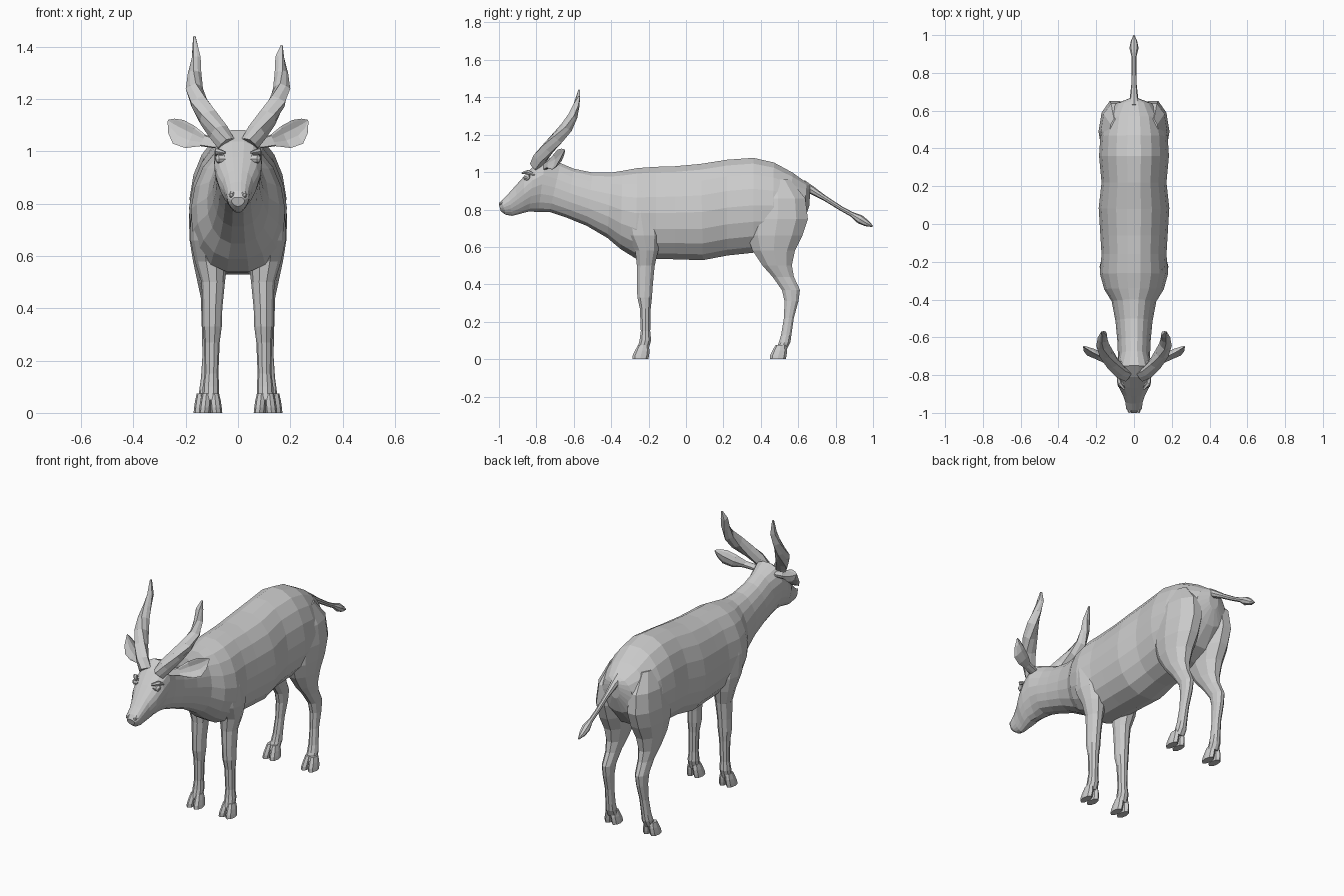
import bpy, bmesh
from math import sin, cos, pi, copysign
from mathutils import Vector as V


def loft(name, rings):
    """Skin a list of equal-length point rings and cap both ends."""
    bm = bmesh.new()
    loops = [[bm.verts.new(p) for p in r] for r in rings]
    n = len(loops[0])
    for a, b in zip(loops, loops[1:]):
        for i in range(n):
            j = (i + 1) % n
            bm.faces.new((a[i], a[j], b[j], b[i]))
    bm.faces.new(loops[0])
    bm.faces.new(loops[-1])
    bmesh.ops.recalc_face_normals(bm, faces=bm.faces)
    me = bpy.data.meshes.new(name)
    bm.to_mesh(me)
    bm.free()
    ob = bpy.data.objects.new(name, me)
    bpy.context.collection.objects.link(ob)
    return ob


def soft(t, e=0.88):
    return copysign(abs(t) ** e, t)


def angles(n):
    return [2 * pi * i / n for i in range(n)]


def slice_ring(ty, tz, by, bz, hw, n=18):
    """Cross-section between a top and a bottom point of the side profile."""
    top, bot = V((0, ty, tz)), V((0, by, bz))
    taper = 0.25 if ty < -0.72 else -0.08
    return [(top + bot) / 2 + (top - bot) / 2 * sin(a)
            + V((hw * soft(cos(a)) * (1 + taper * sin(a)), 0, 0)) for a in angles(n)]


def leg_ring(s, z, y0, y1, x0, x1, n=10):
    return [V((s * ((x0 + x1) / 2 + (x1 - x0) / 2 * cos(a)),
               (y0 + y1) / 2 + (y1 - y0) / 2 * sin(a), z)) for a in angles(n)]


def tube(name, path, n=8, twist=0.0, ridge=0.0):
    """Tapered tube along (x, y, z, radius) points, optionally twisted and ridged."""
    pts = [V(p[:3]) for p in path]
    rings = []
    for k, p in enumerate(path):
        t = (pts[min(k + 1, len(pts) - 1)] - pts[max(k - 1, 0)]).normalized()
        u = (V((1, 0, 0)) - t * t.x).normalized()
        v = t.cross(u)
        rings.append([pts[k] + (u * cos(a + twist * k) + v * sin(a + twist * k))
                      * p[3] * (1 + ridge * (-1) ** i) for i, a in enumerate(angles(n))])
    return loft(name, rings)


# Torso, neck and head: top y, top z, bottom y, bottom z, half width
BODY = [
    (.665, .93, .66, .82, .03), (.645, .945, .63, .73, .10), (.57, 1.0, .55, .63, .155),
    (.47, 1.055, .46, .585, .178), (.36, 1.08, .36, .565, .185), (.22, 1.07, .22, .55, .172),
    (.08, 1.048, .09, .525, .187), (-.06, 1.035, -.06, .53, .178), (-.16, 1.032, -.16, .532, .172),
    (-.26, 1.025, -.27, .535, .18), (-.34, 1.01, -.35, .585, .158), (-.40, 1.0, -.42, .645, .118),
    (-.50, 1.0, -.53, .71, .098), (-.60, 1.02, -.64, .755, .088), (-.67, 1.05, -.73, .785, .085),
    (-.75, 1.085, -.79, .785, .09), (-.81, 1.04, -.84, .787, .088), (-.865, .98, -.87, .78, .077),
    (-.91, .93, -.90, .772, .057), (-.95, .885, -.93, .765, .045), (-.985, .85, -.965, .772, .04),
    (-1.0, .825, -.99, .79, .024)]
loft("body_and_head", [slice_ring(*s) for s in BODY])

# Leg stations: z, y front, y back, x inner, x outer
FRONT = [
    (.90, -.30, -.18, .08, .15), (.78, -.345, -.14, .05, .18), (.66, -.32, -.13, .035, .182),
    (.58, -.275, -.145, .04, .165), (.50, -.265, -.165, .05, .14), (.40, -.265, -.175, .06, .135),
    (.33, -.262, -.18, .062, .135), (.27, -.248, -.187, .07, .13), (.15, -.243, -.19, .075, .128),
    (.10, -.25, -.185, .072, .135), (.05, -.262, -.2, .075, .135)]
HIND = [
    (.96, .40, .56, .06, .13), (.86, .34, .645, .02, .175), (.75, .32, .66, .015, .188),
    (.66, .32, .63, .02, .185), (.58, .35, .588, .035, .172), (.50, .405, .57, .055, .155),
    (.44, .46, .58, .068, .142), (.37, .51, .612, .075, .14), (.31, .525, .603, .08, .138),
    (.22, .522, .578, .088, .136), (.13, .507, .565, .09, .142), (.09, .495, .56, .088, .148),
    (.05, .478, .54, .09, .15)]
# Ear stations: x, y, z, half width, half thickness
EAR = [
    (.07, -.745, 1.03, .02, .02), (.13, -.725, 1.042, .024, .015), (.175, -.69, 1.055, .046, .011),
    (.22, -.668, 1.075, .05, .009), (.25, -.655, 1.098, .03, .006), (.267, -.648, 1.118, .004, .003)]

for s, side in ((1, "left"), (-1, "right")):
    for kind, rows, ty, tx in (("front", FRONT, -.285, .105), ("hind", HIND, .45, .125)):
        loft(f"{kind}_leg_{side}", [leg_ring(s, *r) for r in rows])
        # Cloven hoof: two toes splaying slightly apart
        for d, toe in ((-1, "inner"), (1, "outer")):
            rows = []
            for z, y0, y1, w in ((.075, .028, .085, .017), (.045, .012, .09, .021),
                                 (.02, .0, .088, .022), (0, -.002, .083, .022)):
                c = tx + d * (.023 - z * .1)
                rows.append(leg_ring(s, z, ty + y0, ty + y1, c - w, c + w, 8))
            loft(f"{kind}_hoof_{toe}_{side}", rows)

    # Cupped ears opening forward
    rings = []
    for x, y, z, h, t in EAR:
        c, up, fwd = V((x, y, z)), V((-.4, .1, .91)), V((.35, -.93, 0))
        rings.append([V((p.x * s, p.y, p.z)) for p in (
            c + up * h * cos(a) + fwd * (t * sin(a) + .5 * h * cos(a) ** 2) for a in angles(10))])
    loft(f"ear_{side}", rings)

    # Twisted horns, one tip a little shorter
    tip = 1.405 if s > 0 else 1.44
    tube(f"horn_{side}", [(s * x, y, z, r) for x, y, z, r in (
        (.045, -.80, 1.03, .034), (.075, -.78, 1.075, .037), (.115, -.735, 1.13, .037),
        (.148, -.685, 1.185, .036), (.167, -.638, 1.24, .031), (.166, -.605, 1.30, .024),
        (.16, -.585, 1.36, .018), (.167, -.571, tip, .005))], 8, .35 * s, .09)

    # Eye with brow ridge, nostril
    tube(f"eye_{side}", [(s * .055, -.845, .972, .02), (s * .078, -.853, .972, .017),
                         (s * .086, -.856, .972, .006)])
    tube(f"brow_{side}", [(s * .05, -.875, .995, .006), (s * .077, -.845, 1.0, .013),
                          (s * .083, -.81, .985, .006)], 6)
    tube(f"nostril_{side}", [(s * .02, -.975, .84, .012), (s * .026, -.992, .832, .010),
                             (s * .026, -.997, .826, .004)], 6)

# Tail with tuft
tube("tail", [(0, .62, .925, .035), (0, .67, .905, .022), (0, .74, .862, .014), (0, .83, .805, .012),
              (0, .885, .775, .013), (0, .93, .748, .024), (0, .965, .727, .018), (0, .998, .71, .004)])
